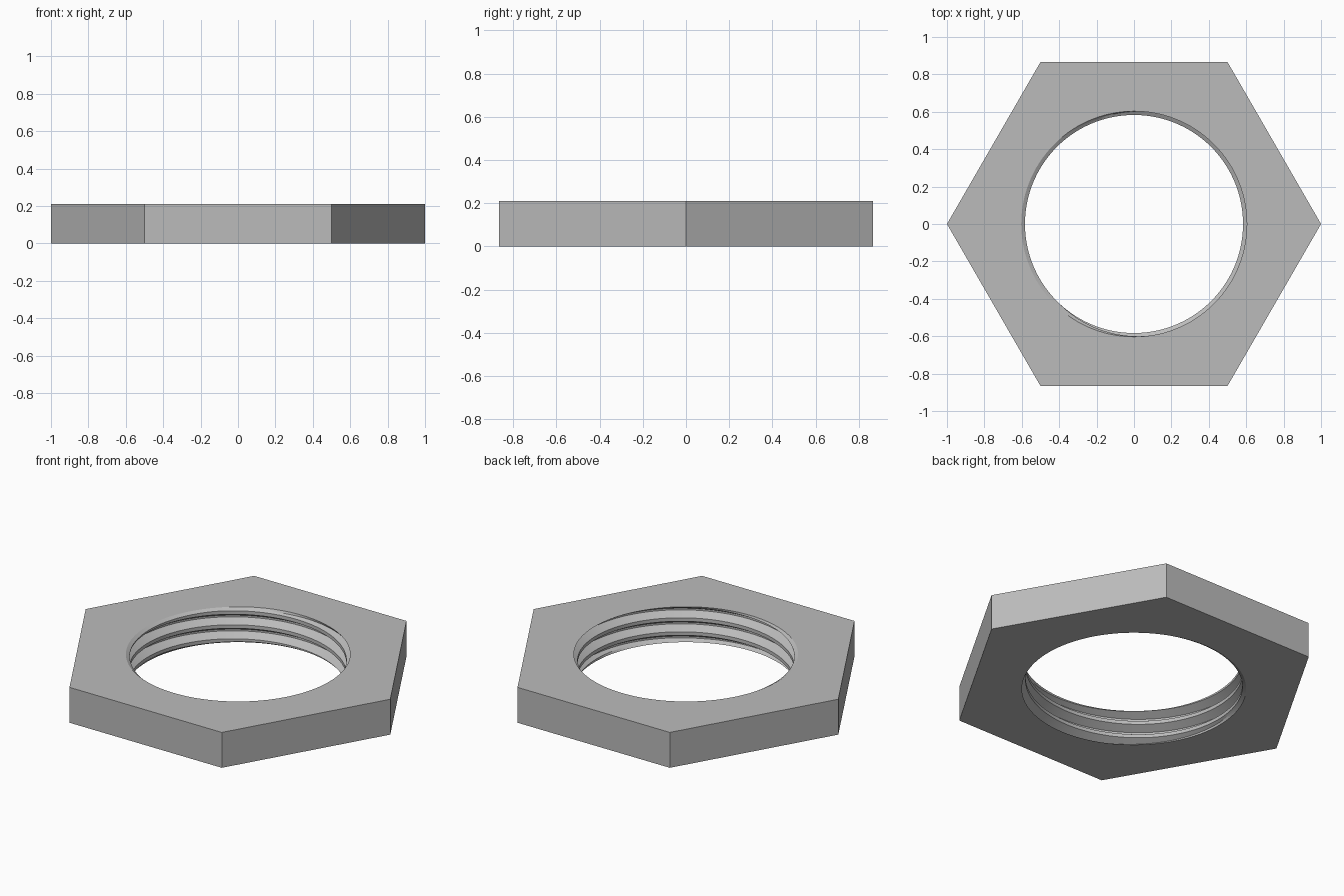
import bpy
import bmesh
from math import cos, sin, pi, tau, radians

cube = bpy.data.objects.get("Cube")
if cube:
    bpy.data.objects.remove(cube)

HEIGHT, PITCH, CHAMFER = 0.21, 0.083, 0.012
CREST, ROOT, RIM = 0.583, 0.628, 0.603
SEGMENTS = 120
START = 0.073
# Thread profile over one turn: (fraction of pitch, radius)
PROFILE = [(-0.125, CREST), (0.125, CREST), (0.44, ROOT), (0.56, ROOT), (0.875, CREST)]


def thread_radius(z, angle):
    t = ((z - START) / PITCH - angle / tau + 0.125) % 1 - 0.125
    for (a, ra), (b, rb) in zip(PROFILE, PROFILE[1:]):
        if t <= b:
            return ra + (rb - ra) * (t - a) / (b - a)
    return CREST


def column_points(angle):
    """Radius and height down the bore wall at one angle."""
    low, high = CHAMFER, HEIGHT - CHAMFER
    points = []
    for turn in range(-4, 5):
        for frac, _ in PROFILE[:-1]:
            z = START + PITCH * (turn + frac + angle / tau)
            z = min(max(z, low), high)
            points.append((thread_radius(z, angle), z))
    ends = [min(r, RIM) if r > RIM else RIM for r in (points[0][0], points[-1][0])]
    return [(ends[0], 0)] + points + [(ends[1], HEIGHT)]


bm = bmesh.new()

# Threaded bore
columns = []
for i in range(SEGMENTS + 1):
    angle = tau * i / SEGMENTS
    columns.append([bm.verts.new((r * cos(angle), r * sin(angle), z))
                    for r, z in column_points(angle)])
for left, right in zip(columns, columns[1:]):
    for j in range(len(left) - 1):
        bm.faces.new((left[j], left[j + 1], right[j + 1], right[j]))

# Hexagonal outside, with flat rings above and below
corners = [[bm.verts.new((cos(k * pi / 3), sin(k * pi / 3), z)) for k in range(6)]
           for z in (0, HEIGHT)]
step = SEGMENTS // 6
for k in range(6):
    n = (k + 1) % 6
    bm.faces.new((corners[0][k], corners[0][n], corners[1][n], corners[1][k]))
    arc = columns[k * step:(k + 1) * step + 1]
    bm.faces.new([corners[1][k], corners[1][n]] + [c[-1] for c in reversed(arc)])
    bm.faces.new([corners[0][n], corners[0][k]] + [c[0] for c in arc])

bmesh.ops.remove_doubles(bm, verts=bm.verts, dist=0.00005)
bmesh.ops.recalc_face_normals(bm, faces=bm.faces)

mesh = bpy.data.meshes.new("hex_lock_nut")
bm.to_mesh(mesh)
bm.free()
nut = bpy.data.objects.new("hex_lock_nut", mesh)
bpy.context.collection.objects.link(nut)

# Plain grey metal
grey = bpy.data.materials.new("grey_metal")
grey.use_nodes = True
color = (0.5, 0.5, 0.5, 1)
grey.diffuse_color = color
grey.node_tree.nodes["Principled BSDF"].inputs["Base Color"].default_value = color
mesh.materials.append(grey)

bpy.context.view_layer.objects.active = nut
nut.select_set(True)
bpy.ops.object.shade_smooth_by_angle(angle=radians(25))
